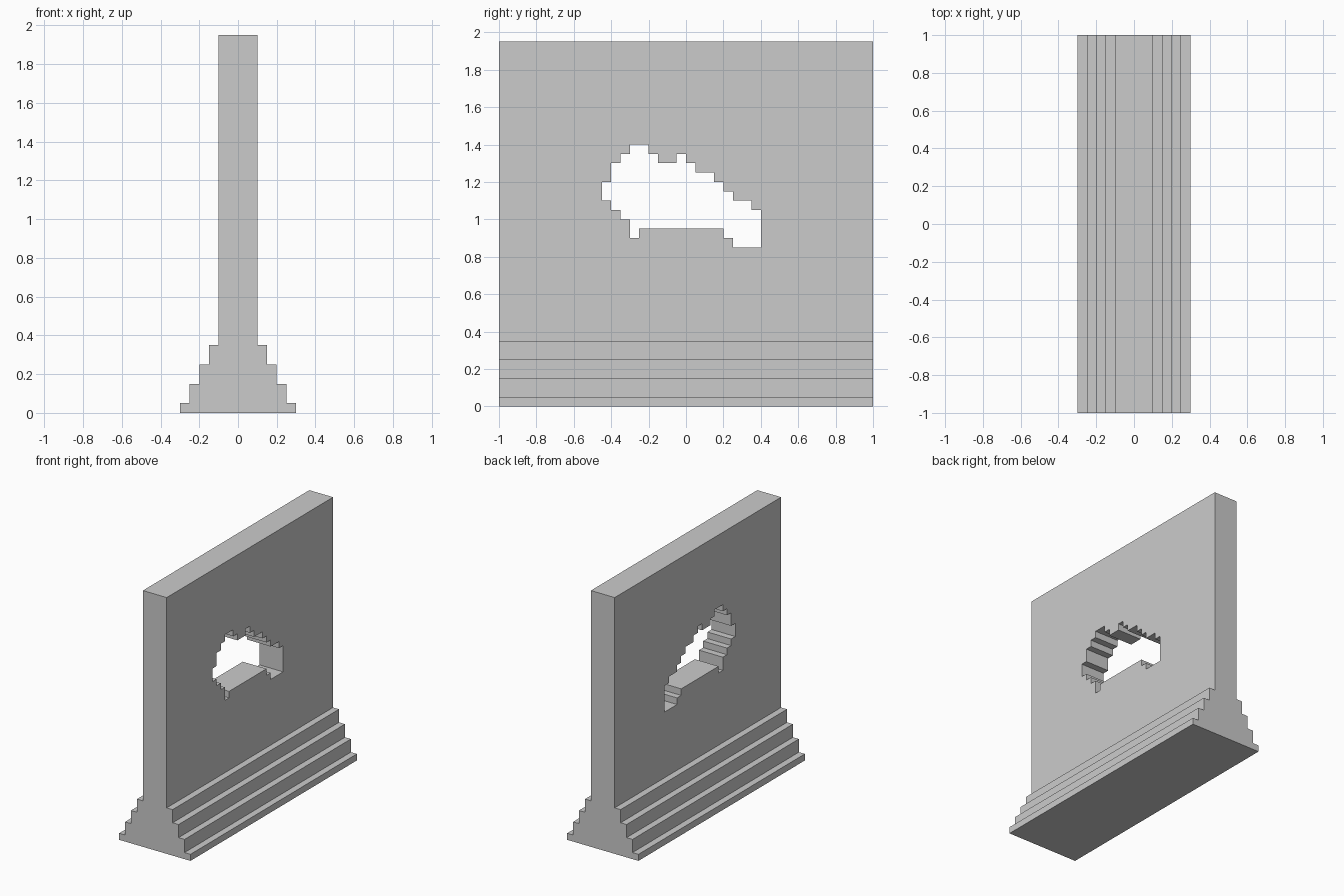
import bpy, bmesh
from mathutils import Vector

if "Cube" in bpy.data.objects:
    bpy.data.objects.remove(bpy.data.objects["Cube"])


def prism(name, points, sweep):
    """Closed solid: a polygon swept along a vector."""
    bm = bmesh.new()
    face = bm.faces.new([bm.verts.new(p) for p in points])
    new = bmesh.ops.extrude_face_region(bm, geom=[face])["geom"]
    moved = [v for v in new if isinstance(v, bmesh.types.BMVert)]
    bmesh.ops.translate(bm, verts=moved, vec=Vector(sweep))
    bmesh.ops.recalc_face_normals(bm, faces=bm.faces)
    mesh = bpy.data.meshes.new(name)
    bm.to_mesh(mesh)
    bm.free()
    obj = bpy.data.objects.new(name, mesh)
    bpy.context.collection.objects.link(obj)
    return obj


# Wall with stepped footing: (half width, top height) of each tier
tiers = [(0.30, 0.05), (0.25, 0.15), (0.20, 0.25), (0.15, 0.35), (0.10, 1.95)]
right, z0 = [], 0.0
for half, z1 in tiers:
    right += [(half, z0), (half, z1)]
    z0 = z1
profile = right + [(-x, z) for x, z in reversed(right)]
wall = prism("wall", [(x, -1, z) for x, z in profile], (0, 2, 0))

# Ragged hole: stepped upper and lower edges as (start y, height)
END = 0.40
upper = [(-.45, 1.2), (-.4, 1.3), (-.35, 1.35), (-.3, 1.4), (-.2, 1.35), (-.15, 1.3),
         (-.05, 1.35), (0, 1.3), (.05, 1.25), (.15, 1.2), (.2, 1.15), (.25, 1.1), (.35, 1.05)]
lower = [(-.45, 1.1), (-.4, 1.05), (-.35, 1.0), (-.3, .9), (-.25, .95), (.2, .9), (.25, .85)]


def staircase(steps):
    ends = [s[0] for s in steps[1:]] + [END]
    return [p for (y, z), e in zip(steps, ends) for p in ((y, z), (e, z))]


outline = staircase(upper) + staircase(lower)[::-1]
cutter = prism("hole_cutter", [(-0.5, y, z) for y, z in outline], (1, 0, 0))
cutter.hide_render = True
cutter.hide_set(True)

# Cut the hole through the wall
mod = wall.modifiers.new("hole", "BOOLEAN")
mod.operation = "DIFFERENCE"
mod.solver = "EXACT"
mod.object = cutter
bpy.context.view_layer.objects.active = wall
wall.select_set(True)
bpy.ops.object.modifier_apply(modifier=mod.name)
bpy.data.objects.remove(cutter)
